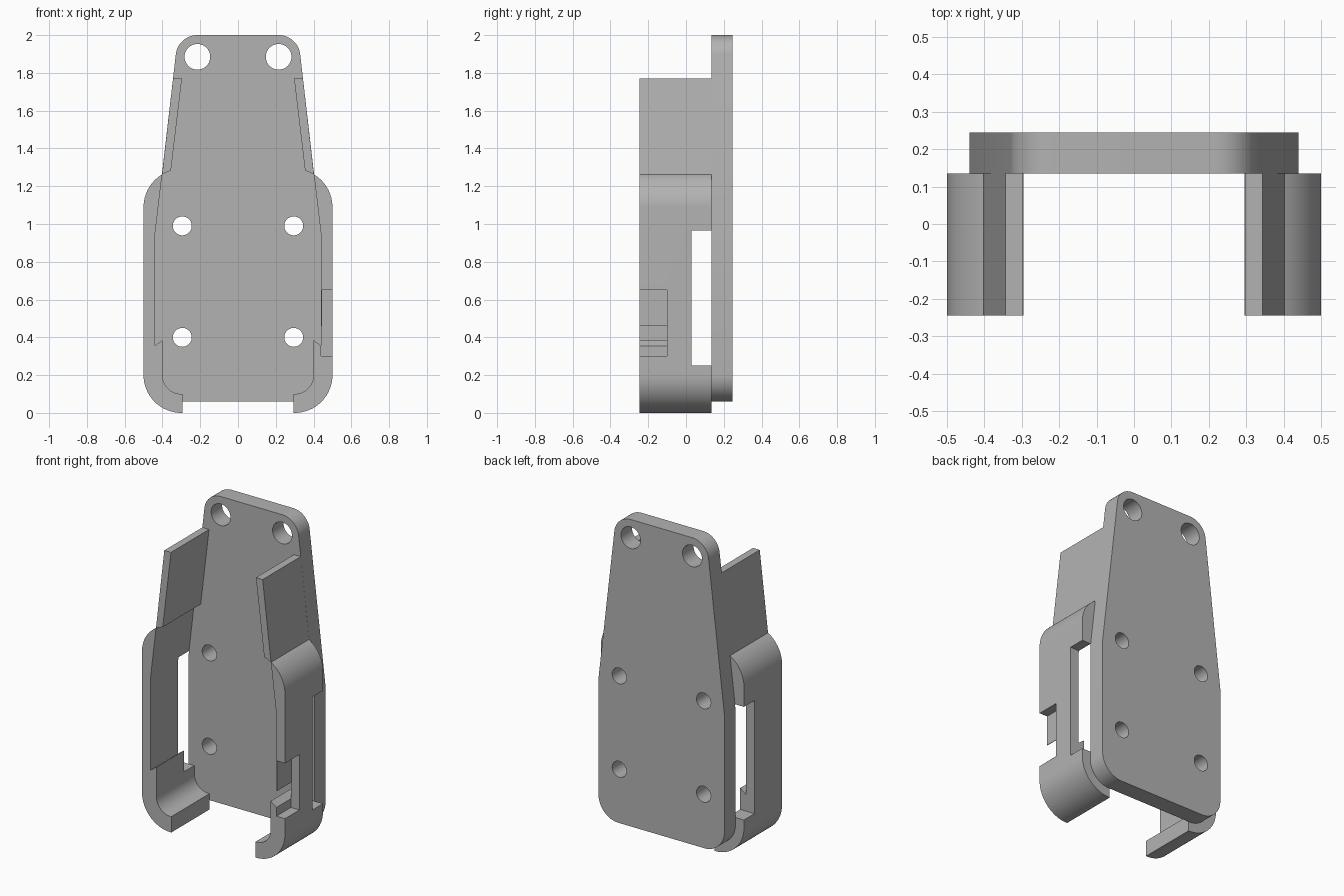
import bpy, bmesh
from math import cos, sin, radians

if "Cube" in bpy.data.objects:
    bpy.data.objects.remove(bpy.data.objects["Cube"], do_unlink=True)

grey = bpy.data.materials.new("plain grey")
grey.use_nodes = True
colour = (0.45, 0.45, 0.45, 1)
grey.diffuse_color = colour
grey.node_tree.nodes["Principled BSDF"].inputs["Base Color"].default_value = colour

FRONT, SEAM, BACK = -0.245, 0.135, 0.245


def arc(cx, cz, r, start, end, steps=16):
    angles = [radians(start + (end - start) * i / steps) for i in range(steps + 1)]
    return [(cx + r * cos(a), cz + r * sin(a)) for a in angles]


def extrude(name, profile, y0, y1, side=1):
    """Extrude an x-z profile along y; side=-1 mirrors it in x."""
    bm = bmesh.new()
    face = bm.faces.new([bm.verts.new((side * x, y0, z)) for x, z in profile])
    moved = bmesh.ops.extrude_face_region(bm, geom=[face])["geom"]
    verts = [g for g in moved if isinstance(g, bmesh.types.BMVert)]
    bmesh.ops.translate(bm, verts=verts, vec=(0, y1 - y0, 0))
    bmesh.ops.recalc_face_normals(bm, faces=bm.faces)
    mesh = bpy.data.meshes.new(name)
    bm.to_mesh(mesh)
    bm.free()
    mesh.materials.append(grey)
    ob = bpy.data.objects.new(name, mesh)
    bpy.context.collection.objects.link(ob)
    return ob


def box(name, x0, x1, y0, y1, z0, z1, side=1):
    return extrude(name, [(x0, z0), (x1, z0), (x1, z1), (x0, z1)], y0, y1, side)


def activate(ob):
    bpy.ops.object.select_all(action='DESELECT')
    ob.select_set(True)
    bpy.context.view_layer.objects.active = ob


def cut(ob, cutter):
    activate(ob)
    mod = ob.modifiers.new("cut", 'BOOLEAN')
    mod.operation, mod.solver, mod.object = 'DIFFERENCE', 'EXACT', cutter
    bpy.ops.object.modifier_apply(modifier=mod.name)
    bpy.data.objects.remove(cutter, do_unlink=True)


# Back plate: rounded bottom, tapering to a rounded top
half = arc(0.3, 0.2, 0.14, -90, 0) + [(0.44, 0.94)] + arc(0.215, 1.885, 0.115, 7, 90)
plate = extrude("back_plate", half + [(-x, z) for x, z in reversed(half)], SEAM, BACK)

# Mounting holes
for x, z, r in ((0.215, 1.885, 0.068), (0.295, 0.99, 0.05), (0.295, 0.4, 0.05)):
    for side in (1, -1):
        ring = arc(x, z, r, 0, 360, 40)[:-1]
        cut(plate, extrude("hole_cutter", ring, SEAM - 0.1, BACK + 0.1, side))

# Side walls with a curled lower lip, and the upper wings
wall_profile = (arc(0.3, 1.09, 0.2, 0, 59.3) + [(0.44, 0.94), (0.44, 0.355), (0.4, 0.385)]
                + arc(0.3, 0.2, 0.1, 0, -90) + [(0.295, 0.1), (0.295, 0)]
                + arc(0.3, 0.2, 0.2, -90, 0))
wing_profile = arc(0.3, 1.09, 0.2, 59.3, 74, 6) + [(0.297, 1.77), (0.344, 1.77)]
parts = [plate]
for side, label in ((1, "left"), (-1, "right")):
    wall = extrude(label + "_wall", wall_profile, FRONT, SEAM, side)
    # Long slot beside the plate
    cut(wall, box("slot_cutter", 0.35, 0.6, 0.03, SEAM + 0.05, 0.25, 0.965, side))
    if side == 1:
        # Notch in the front edge of one wall
        cut(wall, box("notch_cutter", 0.44, 0.6, FRONT - 0.1, -0.1, 0.3, 0.65))
    parts += [wall, extrude(label + "_wing", wing_profile, FRONT, SEAM, side)]

# Thin web left inside the notch
parts.append(box("notch_web", 0.44, 0.444, FRONT, -0.1, 0.46, 0.65))

for ob in parts:
    activate(ob)
    bpy.ops.object.shade_smooth_by_angle(angle=radians(30))
